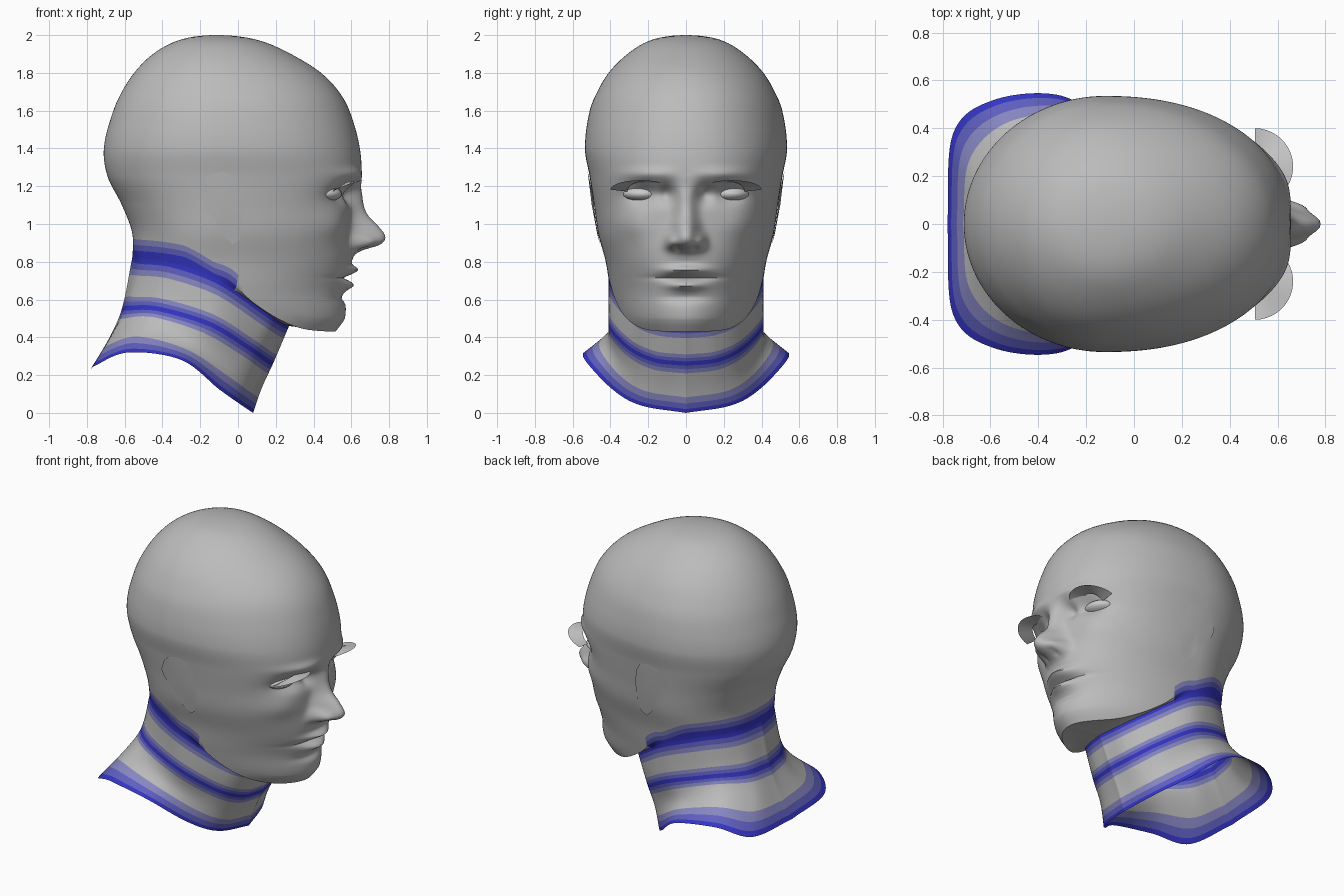
import bpy, bmesh, math
from math import pi, sin, cos, exp, sqrt

if "Cube" in bpy.data.objects:
    bpy.data.objects.remove(bpy.data.objects["Cube"])


def material(name, rgb):
    m = bpy.data.materials.new(name)
    m.diffuse_color = (*rgb, 1)
    m.use_nodes = True
    m.node_tree.nodes["Principled BSDF"].inputs["Base Color"].default_value = m.diffuse_color
    return m


SKIN = material("skin_grey", (0.5, 0.5, 0.5))
DARK = material("dark_blue", (0.035, 0.035, 0.56))
MID = material("mid_blue", (0.115, 0.115, 0.53))
PALE = material("pale_blue", (0.24, 0.24, 0.54))
EYE = material("eye_grey", (0.6, 0.6, 0.6))


def interp(table, k):
    """Smooth interpolation of table rows (key, values...)."""
    n = len(table)
    k = min(max(k, table[0][0]), table[-1][0])
    i = max(j for j in range(n - 1) if table[j][0] <= k)
    a, b = table[i], table[i + 1]
    p, q = table[max(i - 1, 0)], table[min(i + 2, n - 1)]
    h = b[0] - a[0]
    t = (k - a[0]) / h
    out = []
    for c in range(1, len(a)):
        m0 = (b[c] - p[c]) / (b[0] - p[0]) * h
        m1 = (q[c] - a[c]) / (q[0] - a[0]) * h
        out.append((2*t**3 - 3*t*t + 1) * a[c] + (t**3 - 2*t*t + t) * m0
                   + (3*t*t - 2*t**3) * b[c] + (t**3 - t*t) * m1)
    return out


def make_object(name, bm, mats, angle=50):
    me = bpy.data.meshes.new(name)
    bm.to_mesh(me)
    bm.free()
    for m in mats:
        me.materials.append(m)
    ob = bpy.data.objects.new(name, me)
    bpy.context.collection.objects.link(ob)
    bpy.ops.object.select_all(action='DESELECT')
    ob.select_set(True)
    bpy.context.view_layer.objects.active = ob
    bpy.ops.object.shade_smooth_by_angle(angle=math.radians(angle))
    return ob


# Skull sections: height, back x, front x, half width, front squareness
XC = -0.12
SKULL = [(2.0, -.12, -.11, 0, 2), (1.98, -.29, .08, .165, 2), (1.9, -.45, .28, .31, 2),
         (1.8, -.55, .44, .41, 2), (1.7, -.615, .535, .47, 2.1), (1.6, -.66, .59, .51, 2.1),
         (1.4, -.71, .645, .535, 2.2), (1.25, -.69, .65, .51, 2.3), (1.1, -.615, .605, .487, 2.4),
         (.95, -.56, .6, .465, 2.35), (.8, -.56, .6, .425, 2.2), (.65, -.57, .57, .40, 2.0),
         (.5, -.59, .565, .365, 1.9), (.43, -.6, .515, .33, 1.9)]
SKULL = [(sqrt(2 - r[0]), *r[1:]) for r in SKULL]
# Nose: height, projection, half width
NOSE = [(.80, 0, .08), (.84, .02, .085), (.862, .06, .085), (.89, .15, .08), (.93, .18, .072),
        (.98, .15, .065), (1.05, .085, .055), (1.15, .04, .05), (1.2, .015, .05), (1.27, 0, .05)]
# Soft face forms: amount, y, z, y spread, z spread
FORMS = [(.05, .08, .91, .028, .035), (-.06, .22, 1.16, .10, .055), (-.045, .10, 1.16, .04, .05),
         (.02, .2, 1.265, .13, .03), (.02, .3, 1.0, .1, .08), (.045, 0, .757, .11, .022),
         (-.03, 0, .715, .15, .010), (.04, 0, .675, .095, .022), (-.02, 0, .61, .12, .025),
         (-.03, .045, .872, .018, .010)]


def skull(th, z):
    back, front, w, n = interp(SKULL, sqrt(max(2 - z, 0)))
    c, s = cos(th), abs(sin(th))
    if c < 0:
        return [XC + (XC - back) * c, w * s, z]
    x, y = XC + (front - XC) * c ** (2 / n), w * s ** (2 / n)
    fade = min(1, c * 3)
    if .8 < z < 1.27:
        d, nw = interp(NOSE, z)
        x += fade * max(d, 0) * exp(-(y / nw) ** 2.4)
    for a, y0, z0, sy, sz in FORMS:
        x += fade * a * exp(-((y - y0) / sy) ** 2 - ((z - z0) / sz) ** 2)
    return [x, y, z]


# Jaw and nape line: angle in degrees, height
JAW = [(0, .43), (39, .44), (57, .485), (72, .58), (84, .70), (90, .735), (115, .83), (180, .865)]

# Neck rings, half loops from the throat round to the nape
NECK = [(0, [(.08, 0, 0), (.02, .24, .04), (-.1, .39, .125), (-.3, .535, .28),
             (-.58, .52, .32), (-.755, .38, .25), (-.78, 0, .23)]),
        (.27, [(.125, 0, .13), (.08, .2, .16), (-.03, .33, .24), (-.25, .42, .37),
               (-.5, .38, .45), (-.65, .22, .42), (-.68, 0, .40)]),
        (.54, [(.185, 0, .26), (.15, .17, .28), (.05, .31, .35), (-.15, .41, .47),
               (-.42, .35, .55), (-.575, .19, .555), (-.615, 0, .55)]),
        (1, [(.27, 0, .46), (.235, .15, .475), (.15, .27, .53), (-.1, .405, .70),
             (-.34, .365, .79), (-.5, .21, .81), (-.56, 0, .82)])]

# Samples round the half loop, closer together on the face
M = 110
HALF = [pi * (.65 * i / M + .35 * (i / M) ** 2) for i in range(M + 1)]
rows = []  # (half loop points, colour index of the strip above)

# Neck strips, split at the band borders
STEPS = [(0, 1), (.04, 2), (.10, 3), (.17, 0), (.24, 0), (.31, 0), (.38, 0), (.43, 3), (.475, 2),
         (.515, 1), (.565, 2), (.605, 3), (.65, 0), (.71, 0), (.78, 0), (.85, 3), (.905, 2), (.96, 1)]
loops = [(s, [interp([(30 * i, *p) for i, p in enumerate(ring)], math.degrees(t)) for t in HALF])
         for s, ring in NECK]
for s, col in STEPS:
    rows.append(([interp([(k, *l[i]) for k, l in loops], s) for i in range(M + 1)], col))

# Underside of the jaw, from the neck ring to the jaw line
low = [interp(JAW, math.degrees(t))[0] for t in HALF]
jaw = [skull(t, z) for t, z in zip(HALF, low)]
for j in range(5):
    f = j / 5
    rows.append(([[a + (b - a) * f for a, b in zip(p, q)] for p, q in zip(loops[-1][1], jaw)], 4))

# Face and skull rows up to the crown
rows.append((jaw, 5))
rows.append(([skull(t, z + .03) for t, z in zip(HALF, low)], 6))
FACE = 95
for j in range(FACE):
    f = j / FACE
    rows.append(([skull(t, (z + .06) * (1 - f) + 1.5 * f) for t, z in zip(HALF, low)], 0))
for j in range(25):
    q = sqrt(.5) * (1 - j / 24)
    rows.append(([skull(t, 2 - q * q) for t in HALF], 0))

# Head and neck in one skin
bm = bmesh.new()
grid = []
for pts, _ in rows:
    right = [bm.verts.new((x, -y if 0 < i < M else 0, z)) for i, (x, y, z) in enumerate(pts)]
    left = [bm.verts.new((x, y, z)) for x, y, z in pts[1:-1]]
    grid.append(right + left[::-1])
N = 2 * M
for r in range(len(rows) - 1):
    col = rows[r][1]
    for i in range(N):
        j = (i + 1) % N
        f = bm.faces.new((grid[r][j], grid[r][i], grid[r + 1][i], grid[r + 1][j]))
        behind = HALF[min(i, N - i)] > math.radians(80)
        # the top band crosses the nape only, the chin stays plain
        f.material_index = col if col < 4 else ({4: 1, 5: 2, 6: 3}[col] if behind else 0)
bmesh.ops.remove_doubles(bm, verts=bm.verts, dist=1e-5)
bmesh.ops.recalc_face_normals(bm, faces=bm.faces)
make_object("head_and_neck", bm, [SKIN, DARK, MID, PALE])

# Flat ear patches
EAR = [(-.22, 1.15), (-.19, 1.22), (-.15, 1.26), (-.08, 1.275), (-.02, 1.255), (.015, 1.2),
       (.03, 1.1), (.025, 1.0), (.01, .92), (-.03, .89), (-.08, .94), (-.13, 1.03), (-.2, 1.1)]


def side_y(x, z):
    back, front, w, n = interp(SKULL, sqrt(2 - z))
    u = (x - XC) / (front - XC) if x > XC else (XC - x) / (XC - back)
    n = n if x > XC else 2
    return w * (1 - u ** n) ** (1 / n)


for side, label in ((-1, "right"), (1, "left")):
    # Ear
    bm = bmesh.new()
    rim = [bm.verts.new((x, side * (side_y(x, z) + .006), z)) for x, z in EAR]
    mid = bm.verts.new((-.08, side * (side_y(-.08, 1.1) + .012), 1.1))
    for i in range(len(rim)):
        tri = (rim[i], rim[(i + 1) % len(rim)], mid)
        bm.faces.new(tri if side > 0 else tri[::-1])
    bmesh.ops.recalc_face_normals(bm, faces=bm.faces)
    if sum(f.normal.y for f in bm.faces) * side < 0:
        bmesh.ops.reverse_faces(bm, faces=bm.faces)
    make_object(label + "_ear", bm, [SKIN])

    # Eye, front half of a flattened ball
    bm = bmesh.new()
    bmesh.ops.create_uvsphere(bm, u_segments=28, v_segments=14, radius=1)
    bmesh.ops.delete(bm, geom=[v for v in bm.verts if v.co.x < -.05], context='VERTS')
    for v in bm.verts:
        v.co = (.445 + .105 * v.co.x, side * .23 + .105 * v.co.y, 1.16 + .045 * v.co.z)
    make_object(label + "_eye", bm, [EYE])

    # Upper lash, a thin crescent reaching out over the eye
    bm = bmesh.new()
    pairs = []
    for k in range(17):
        a = math.radians(-50 + 140 * k / 16)
        pairs.append([bm.verts.new((.505 + r * cos(a), side * (.24 + r * sin(a)), h + .05 * cos(a)))
                      for r, h in ((.16, 1.182), (.07, 1.172))])
    for p, q in zip(pairs, pairs[1:]):
        bm.faces.new((p[0], q[0], q[1], p[1]))
    bmesh.ops.recalc_face_normals(bm, faces=bm.faces)
    if sum(f.normal.z for f in bm.faces) < 0:
        bmesh.ops.reverse_faces(bm, faces=bm.faces)
    make_object(label + "_lash", bm, [EYE])
